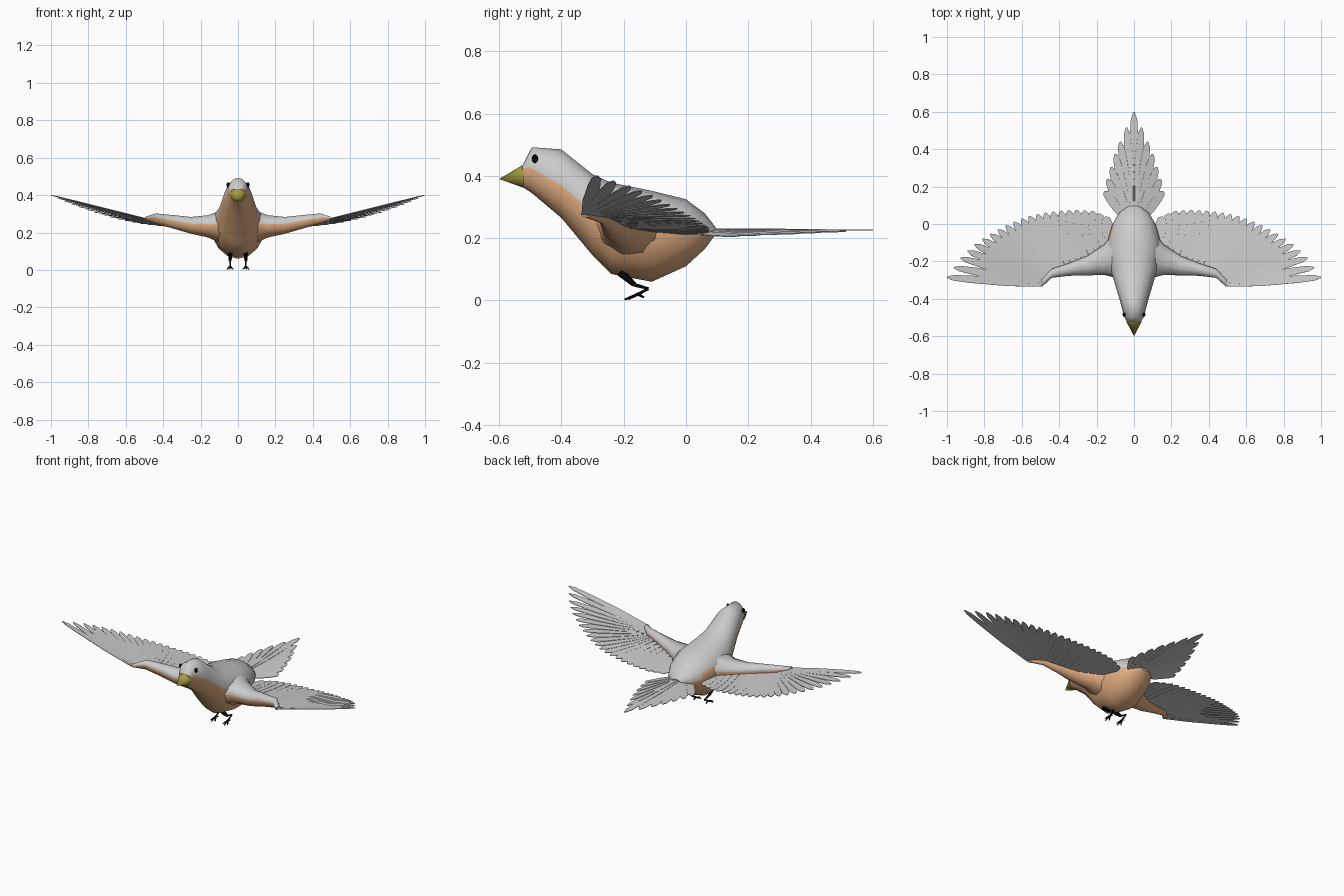
import bpy, bmesh, math
from mathutils import Vector, Matrix

if "Cube" in bpy.data.objects:
    bpy.data.objects.remove(bpy.data.objects["Cube"])

def material(name, rgb):
    m = bpy.data.materials.new(name)
    m.diffuse_color = (*rgb, 1)
    m.use_nodes = True
    m.node_tree.nodes["Principled BSDF"].inputs["Base Color"].default_value = m.diffuse_color
    return m

GREY = material("light grey", (0.6, 0.6, 0.6))
ORANGE = material("breast orange", (0.76, 0.42, 0.22))
OLIVE = material("beak olive", (0.38, 0.33, 0.05))
BLACK = material("black", (0.002, 0.002, 0.002))

def finish(bm, name, mats, smooth=True, mirror=False):
    bmesh.ops.recalc_face_normals(bm, faces=bm.faces)
    me = bpy.data.meshes.new(name)
    for f in bm.faces:
        f.smooth = smooth and len(f.verts) < 5
    bm.to_mesh(me)
    bm.free()
    for m in mats:
        me.materials.append(m)
    ob = bpy.data.objects.new(name, me)
    bpy.context.collection.objects.link(ob)
    if mirror:
        ob.modifiers.new("Mirror", 'MIRROR')
    return ob

def loft(bm, rings):
    """Skin closed rings; the first half of each ring is the grey upper side."""
    n = len(rings[0])
    vs = [[bm.verts.new(p) for p in r] for r in rings]
    for a, b in zip(vs, vs[1:]):
        for i in range(n):
            j = (i + 1) % n
            f = bm.faces.new((a[i], a[j], b[j], b[i]))
            f.material_index = 0 if i < n // 2 else 1
    for r in (vs[0], vs[-1]):
        bm.faces.new(r).material_index = 1

def half_ellipses(n, half, top, bottom):
    """(across, up) points of an oval with different upper and lower heights."""
    pts = []
    for i in range(n):
        a = 2 * math.pi * i / n
        s = math.sin(a)
        pts.append((half * math.cos(a), s * (top if s > 0 else bottom)))
    return pts

# Body and head: y, top z, bottom z, colour split z, half width
SECTIONS = [(-.525, .434, .364, .425, .036), (-.495, .492, .345, .425, .053),
            (-.40, .485, .265, .37, .078), (-.30, .405, .145, .285, .108),
            (-.24, .378, .085, .262, .128), (-.11, .352, .06, .245, .147),
            (0, .325, .11, .23, .115), (.06, .28, .165, .225, .08),
            (.095, .235, .212, .224, .03)]
bm = bmesh.new()
loft(bm, [[(x, y, mid + z) for x, z in half_ellipses(16, w, t - mid, mid - b)]
          for y, t, b, mid, w in SECTIONS])
for f in bm.faces:      # the orange reaches higher on one rear flank
    c = f.calc_center_median()
    if c.x < -.11 and -.1 < c.y < 0 and .23 < c.z < .27:
        f.material_index = 1
finish(bm, "body", [GREY, ORANGE])

# Beak
bm = bmesh.new()
ring = [bm.verts.new((.041 * math.cos(a), -.522, .399 + .037 * math.sin(a)))
        for a in (math.tau * i / 12 for i in range(12))]
tip = bm.verts.new((0, -.6, .39))
for i in range(12):
    bm.faces.new((ring[i], ring[(i + 1) % 12], tip))
bm.faces.new(ring)
finish(bm, "beak", [OLIVE])

# Eyes
bm = bmesh.new()
bmesh.ops.create_uvsphere(bm, u_segments=10, v_segments=6, radius=1,
    matrix=Matrix.Translation((.053, -.485, .455)) @ Matrix.Diagonal((.009, .010, .014, 1)))
finish(bm, "eyes", [BLACK], mirror=True)

# Wing arms: x, front y, rear y, top z, bottom z
ARM = [(.06, -.31, 0, .335, .13), (.11, -.285, -.05, .315, .145),
       (.16, -.272, -.11, .295, .17), (.25, -.275, -.17, .285, .19),
       (.35, -.277, -.21, .295, .22), (.44, -.288, -.24, .303, .245),
       (.495, -.338, -.30, .285, .267)]
bm = bmesh.new()
rings = []
for x, yf, yr, t, b in ARM:
    mid = b + (t - b) * .6
    rings.append([(x, (yf + yr) / 2 + y, mid + z)
                  for y, z in half_ellipses(10, (yr - yf) / 2, t - mid, mid - b)])
loft(bm, rings)
finish(bm, "wing_arms", [GREY, ORANGE], mirror=True)

# Feather blade outline: distance along, relative half width
BLADE = [(0, .5), (.35, 1), (.75, .95), (.93, .7), (1, .15)]

def feather(bm, root, tip, half, roll, thick=.003):
    root, tip = Vector(root), Vector(tip)
    side = (tip - root).cross(Vector((0, 0, 1))).normalized()
    side = (side + Vector((0, 0, roll))).normalized()
    up = side.cross(tip - root).normalized() * thick / 2
    outline = [root.lerp(tip, t) + side * half * w for t, w in BLADE]
    outline += [root.lerp(tip, t) - side * half * w for t, w in reversed(BLADE)]
    top = [bm.verts.new(p + up) for p in outline]
    low = [bm.verts.new(p - up) for p in outline]
    bm.faces.new(top)
    bm.faces.new(low[::-1])
    n = len(top)
    for i in range(n):
        bm.faces.new((top[i], low[i], low[(i + 1) % n], top[(i + 1) % n]))

def along(keys, u):
    """Interpolate keyed points (u, ...) at u."""
    for a, b in zip(keys, keys[1:]):
        if u <= b[0] + 1e-9:
            k = (u - a[0]) / (b[0] - a[0])
            return Vector(a[1:]).lerp(Vector(b[1:]), k)
    return Vector(keys[-1][1:])

# Wing feathers: fan from the arm and wrist to the trailing edge
TIPS = [(.15, .04), (.22, .07), (.30, .075), (.38, .072), (.46, .063), (.54, .048),
        (.62, .022), (.70, -.015), (.78, -.06), (.86, -.115), (.93, -.185), (1, -.285)]
tips = [(i / 11, x, y, .215 + .08 * (x - .15) + .34 * max(0, x - .43) ** 1.9)
        for i, (x, y) in enumerate(TIPS)]
roots = [(0, .13, -.10, .22), (.2, .27, -.19, .235), (.4, .40, -.232, .258),
         (.65, .45, -.265, .268), (1, .50, -.325, .276)]
bm = bmesh.new()
COUNT = 22
for i in range(COUNT):
    u = i / (COUNT - 1)
    feather(bm, along(roots, u), along(tips, u), .03 - .009 * u, .12)
finish(bm, "wing_feathers", [GREY], smooth=False, mirror=True)

# Tail feathers: long centre, shorter and lower to the sides
TAIL = [(0, .6), (.04, .515), (.073, .44), (.1, .375), (.123, .305), (.143, .24), (.158, .175)]
bm = bmesh.new()
for i, (x, y) in enumerate(TAIL):
    for s in ((1, -1) if i else (1,)):
        feather(bm, (s * .008 * i, .03, .228 - .002 * i), (s * x, y, .226 - .003 * i),
                .024, -.2 * s if i else 0)
finish(bm, "tail_feathers", [GREY], smooth=False)

# Legs and toes: tapered segments
def segment(bm, a, b, r1, r2):
    a, b = Vector(a), Vector(b)
    rot = (b - a).to_track_quat('Z', 'Y').to_matrix().to_4x4()
    bmesh.ops.create_cone(bm, cap_ends=True, segments=6, radius1=r1, radius2=r2,
                          depth=(b - a).length, matrix=Matrix.Translation((a + b) / 2) @ rot)

bm = bmesh.new()
ankle, heel = (.042, -.165, .05), (.042, -.12, .038)
segment(bm, (.042, -.212, .092), ankle, .014, .008)
segment(bm, ankle, heel, .006, .004)
segment(bm, heel, (.042, -.155, .02), .004, .005)
for x, y, z in ((.027, -.185, .004), (.043, -.197, .003), (.058, -.185, .004), (.042, -.135, .01)):
    segment(bm, (.042, -.155, .02), (x, y, z), .005, .003)
finish(bm, "legs", [BLACK], mirror=True)
